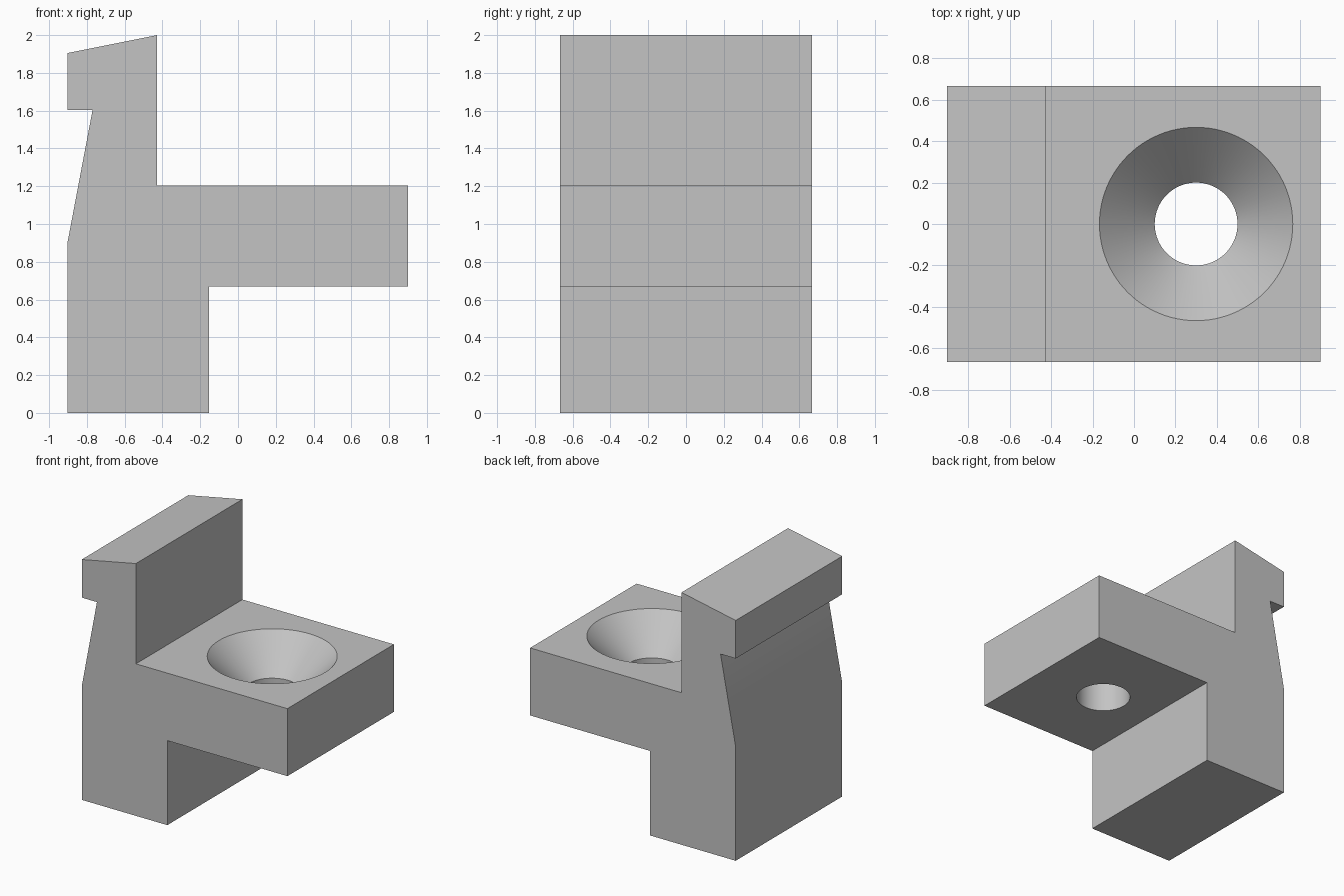
import bpy
import bmesh
import math

old = bpy.data.objects.get("Cube")
if old:
    bpy.data.objects.remove(old, do_unlink=True)

HALF_DEPTH = 0.667
LEDGE_TOP, LEDGE_BOTTOM = 1.205, 0.67
HOLE_X, HOLE_R, SINK_R = 0.3, 0.2, 0.467

grey = bpy.data.materials.new("plain grey")
grey.use_nodes = True
colour = (0.55, 0.55, 0.55, 1)
grey.diffuse_color = colour
grey.node_tree.nodes["Principled BSDF"].inputs["Base Color"].default_value = colour


def finish(name, bm):
    """Turn a bmesh into a named grey object."""
    bmesh.ops.recalc_face_normals(bm, faces=bm.faces)
    mesh = bpy.data.meshes.new(name)
    bm.to_mesh(mesh)
    bm.free()
    mesh.materials.append(grey)
    obj = bpy.data.objects.new(name, mesh)
    bpy.context.collection.objects.link(obj)
    return obj


def extrude_profile(name, points):
    """Extrude an x-z outline through the full depth."""
    bm = bmesh.new()
    face = bm.faces.new([bm.verts.new((x, -HALF_DEPTH, z)) for x, z in points])
    ext = bmesh.ops.extrude_face_region(bm, geom=[face])
    moved = [v for v in ext["geom"] if isinstance(v, bmesh.types.BMVert)]
    bmesh.ops.translate(bm, verts=moved, vec=(0, 2 * HALF_DEPTH, 0))
    return finish(name, bm)


def revolve(name, points, x, steps=96):
    """Spin a radius-height outline about a vertical axis at x, with capped ends."""
    bm = bmesh.new()
    rings = []
    for r, z in points:
        angles = [2 * math.pi * i / steps for i in range(steps)]
        rings.append([bm.verts.new((x + r * math.cos(a), r * math.sin(a), z)) for a in angles])
    for low, high in zip(rings, rings[1:]):
        for i in range(steps):
            j = (i + 1) % steps
            bm.faces.new((low[i], low[j], high[j], high[i]))
    bm.faces.new(rings[0])
    bm.faces.new(rings[-1])
    return finish(name, bm)


# Bracket body: foot, ledge, upright and hooked lip in one outline
body = extrude_profile("bracket_body", [
    (-0.903, 0), (-0.153, 0), (-0.153, LEDGE_BOTTOM), (0.9, LEDGE_BOTTOM),
    (0.9, LEDGE_TOP), (-0.428, LEDGE_TOP), (-0.428, 2), (-0.903, 1.905),
    (-0.903, 1.603), (-0.77, 1.603), (-0.903, 0.9),
])

# Countersunk screw hole through the ledge
sink_depth = SINK_R - HOLE_R
over = 0.05
cutter = revolve("screw_hole_cutter", [
    (HOLE_R, LEDGE_BOTTOM - over), (HOLE_R, LEDGE_TOP - sink_depth),
    (SINK_R + over, LEDGE_TOP + over),
], HOLE_X)
cutter.hide_render = True

cut = body.modifiers.new("screw_hole", 'BOOLEAN')
cut.operation = 'DIFFERENCE'
cut.solver = 'EXACT'
cut.object = cutter

# Bake the cut, drop the cutter, then smooth the round walls
bpy.ops.object.select_all(action='DESELECT')
bpy.context.view_layer.objects.active = body
body.select_set(True)
bpy.ops.object.modifier_apply(modifier=cut.name)
bpy.data.objects.remove(cutter, do_unlink=True)
bpy.ops.object.shade_smooth_by_angle(angle=math.radians(30))
